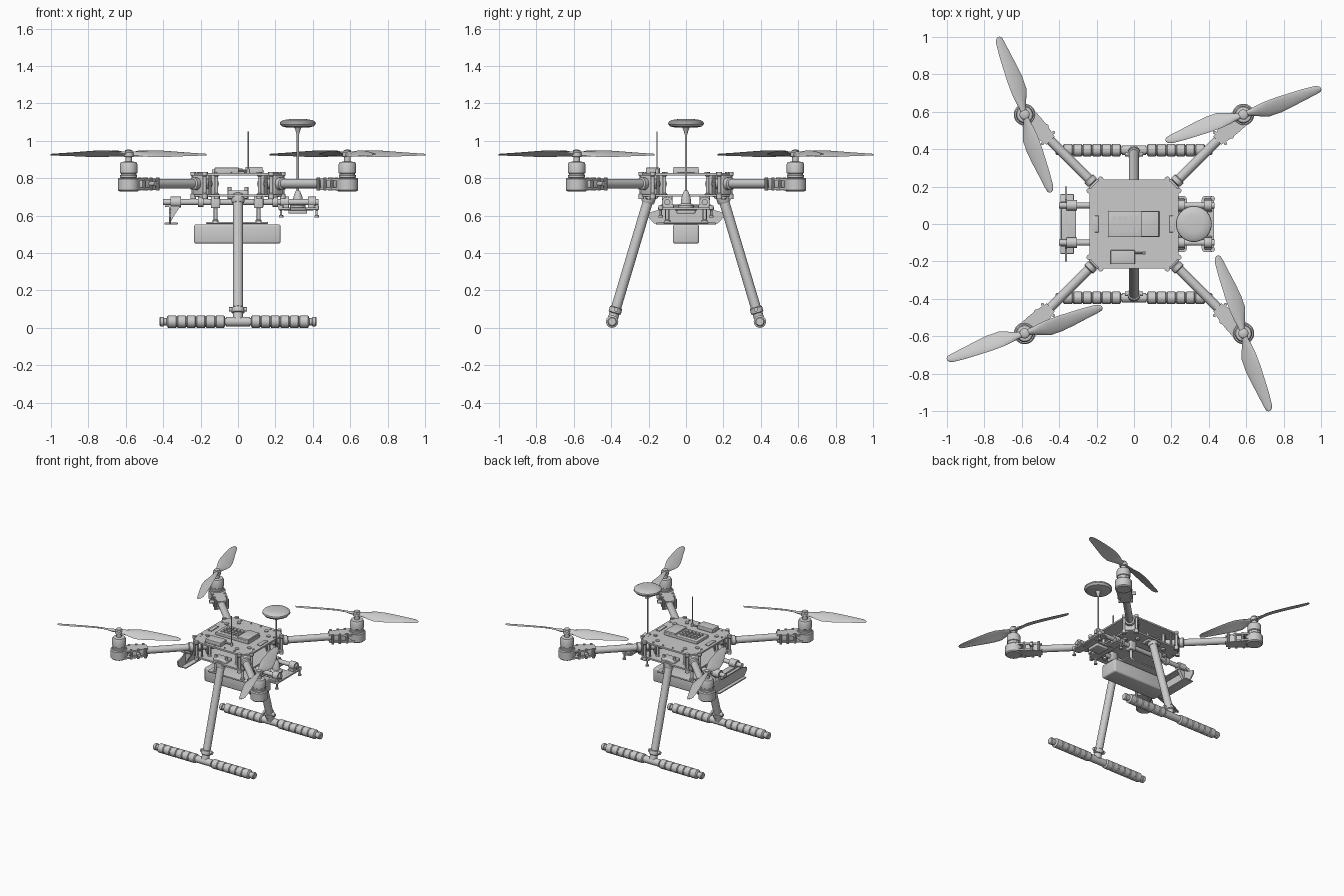
import bpy, bmesh, math
from mathutils import Matrix, Vector

if "Cube" in bpy.data.objects:
    bpy.data.objects.remove(bpy.data.objects["Cube"])

M = Matrix()  # current placement, changed by the repeat loops


def finish(name, bm, local=Matrix()):
    bmesh.ops.recalc_face_normals(bm, faces=bm.faces)
    bm.transform(M @ local)
    me = bpy.data.meshes.new(name)
    bm.to_mesh(me)
    bm.free()
    ob = bpy.data.objects.new(name, me)
    bpy.context.collection.objects.link(ob)
    return ob


def box(name, lo, hi, bevel=0.0, local=Matrix()):
    lo, hi = Vector(lo), Vector(hi)
    bm = bmesh.new()
    bmesh.ops.create_cube(bm, size=1)
    bm.transform(Matrix.Translation((lo + hi) / 2) @ Matrix.Diagonal((hi - lo).to_4d()))
    if bevel:
        bmesh.ops.bevel(bm, geom=bm.edges[:], offset=bevel, segments=3, profile=0.5, affect='EDGES')
    return finish(name, bm, local)


def lathe(name, profile, origin=(0, 0, 0), axis=(0, 0, 1), n=24):
    """Revolve (radius, height) points round an axis, capped at both ends."""
    bm = bmesh.new()
    rings = [[bm.verts.new((r * math.cos(2 * math.pi * i / n), r * math.sin(2 * math.pi * i / n), h))
              for i in range(n)] for r, h in profile]
    for a, b in zip(rings, rings[1:]):
        for i in range(n):
            bm.faces.new((a[i], a[(i + 1) % n], b[(i + 1) % n], b[i]))
    bm.faces.new(rings[0])
    bm.faces.new(rings[-1])
    rot = Vector((0, 0, 1)).rotation_difference(Vector(axis)).to_matrix().to_4x4()
    return finish(name, bm, Matrix.Translation(origin) @ rot)


def rod(name, a, b, r, n=20):
    a, b = Vector(a), Vector(b)
    return lathe(name, [(r, 0), (r, (b - a).length)], a, b - a, n)


def prism(name, pts, depth, local=Matrix(), bevel=0.0):
    """Extrude a flat outline along local z, with optional rounded corners."""
    bm = bmesh.new()
    f = bm.faces.new([bm.verts.new((x, y, 0)) for x, y in pts])
    r = bmesh.ops.extrude_face_region(bm, geom=[f])
    up = [v for v in r['geom'] if isinstance(v, bmesh.types.BMVert)]
    bmesh.ops.translate(bm, verts=up, vec=(0, 0, depth))
    if bevel:
        tall = [e for e in bm.edges if abs(e.verts[0].co.z - e.verts[1].co.z) > depth / 2]
        bmesh.ops.bevel(bm, geom=tall, offset=bevel, segments=4, profile=0.5, affect='EDGES')
    return finish(name, bm, local)


def blade(name, local):
    # stations: radius, straight edge, belly edge, height drop across chord, mid height
    st = [(0.0, .016, -.016, .004, 0), (.04, .017, -.02, .012, 0), (.08, .024, -.036, .026, .002),
          (.13, .03, -.053, .036, .003), (.19, .032, -.053, .034, .003), (.26, .031, -.044, .026, .002),
          (.34, .029, -.031, .016, .0), (.41, .024, -.02, .009, -.002), (.43, .016, -.015, .006, -.003),
          (.438, .006, -.006, .003, -.003)]
    bm = bmesh.new()
    loops = []
    for r, e, b, drop, zc in st:
        ring = []
        for i in range(14):
            t = 2 * math.pi * i / 14
            u = math.cos(t)
            th = 0.012 if r < .06 else 0.006 * (1 - r * 1.4)
            z = zc + drop / 2 * u + th * math.sin(t) + 0.004 * (1 - u * u)
            ring.append(bm.verts.new((r, (e + b) / 2 + (e - b) / 2 * u, z)))
        loops.append(ring)
    for a, b in zip(loops, loops[1:]):
        for i in range(14):
            bm.faces.new((a[i], a[(i + 1) % 14], b[(i + 1) % 14], b[i]))
    bm.faces.new(loops[0])
    bm.faces.new(loops[-1])
    finish(name, bm, local)


# Four arms with motors and propellers, turned about the centre (local x runs outward)
D = 0.827
for k in range(4):
    M = Matrix.Rotation(math.radians(45 + 90 * k), 4, 'Z')
    rod("arm_tube", (.17, 0, .77), (.74, 0, .77), .025, 24)
    for d in (.205, .295):
        box("arm_root_clamp", (d - .014, -.035, .712), (d + .014, .035, .816), .006)
        for s in (-1, 1):
            lathe("clamp_post", [(.015, .69), (.015, .715), (.009, .72), (.009, .808), (.015, .815),
                                 (.015, .833)], (d, s * .043, 0), n=12)
    lathe("arm_collar", [(.026, 0), (.034, .005), (.034, .03), (.026, .035)], (.31, 0, .77), (1, 0, 0))
    # motor mount
    prism("motor_mount_lower", [(.63, -.03), (.70, -.045), (D, -.055), (D, .055), (.70, .045), (.63, .03)],
          .012, Matrix.Translation((0, 0, .738)))
    prism("motor_mount_upper", [(.63, -.03), (.70, -.045), (D, -.055), (D, .055), (.70, .045), (.63, .03)],
          .012, Matrix.Translation((0, 0, .787)))
    box("motor_mount_clamp", (.655, -.037, .745), (.76, .037, .795), .01)
    lathe("motor_mount_cup", [(.05, .73), (.058, .737), (.058, .795), (.052, .802)], (D, 0, 0), n=32)
    for d in (.65, .70, .75):
        for s in (-1, 1):
            rod("mount_bolt", (d, s * .042, .733), (d, s * .042, .804), .009, 10)
    rod("fold_lever", (.70, .03, .77), (.70, .075, .77), .012, 12)
    # motor
    lathe("motor", [(.03, .80), (.046, .803), (.046, .815), (.042, .818), (.042, .826), (.047, .829),
                    (.047, .874), (.041, .886), (.02, .889)], (D, 0, 0), n=32)
    lathe("propeller_hub", [(.018, .885), (.018, .912), (.027, .915), (.027, .938), (.02, .944), (.02, .949),
                            (.008, .953)], (D, 0, 0))
    for half in (0, 180):
        blade("propeller_blade", Matrix.Translation((D, 0, .927)) @
              Matrix.Rotation(math.radians(half - 26.5), 4, 'Z'))
M = Matrix()

# Body plates
E, C = .238, .185
octagon = [(E, -C), (E, C), (C, E), (-C, E), (-E, C), (-E, -C), (-C, -E), (C, -E)]
prism("top_plate", octagon, .012, Matrix.Translation((0, 0, .815)), .015)
prism("bottom_plate", octagon, .012, Matrix.Translation((0, 0, .702)), .015)
for k in range(4):
    M = Matrix.Rotation(math.radians(90 * k), 4, 'Z')
    for t in (-.12, -.04, .04, .12):
        rod("plate_screw", (.215, t, .825), (.215, t, .832), .007, 10)
    for t in (-.15, .15):
        rod("plate_standoff", (.215, t, .70), (.215, t, .828), .008, 10)
M = Matrix()

# Electronics on the top plate
box("control_box", (-.14, -.07, .825), (.135, .07, .847), .004)
box("control_box_end", (.04, -.068, .84), (.132, .068, .86), .003)
for i in range(5):
    for j in range(3):
        x, y = -.115 + i * .03, -.045 + j * .032
        box("control_box_vent", (x, y, .845), (x + .02, y + .024, .852))
box("receiver_box", (-.125, -.215, .825), (.005, -.14, .856), .004)
rod("antenna_base", (.055, -.155, .825), (.055, -.155, .85), .009, 12)
rod("antenna", (.055, -.155, .845), (.055, -.155, 1.05), .004, 10)
rod("antenna_cable", (.0, -.155, .838), (.055, -.155, .838), .006, 10)
for s in (-1, 1):
    box("side_handle", (s * .205 - .015, -.045, .826), (s * .205 + .015, .045, .833), .003)

# Landing gear, mirrored front to back
for s in (-1, 1):
    top, foot = Vector((0, s * .195, .705)), Vector((0, s * .392, .045))
    ax = (foot - top).normalized()
    rod("leg_tube", top, foot, .027, 24)
    lathe("leg_top_socket", [(.03, 0), (.036, .005), (.036, .04), (.03, .05)], top - ax * .01, ax)
    box("leg_top_bracket", (-.055, s * .185 - .035, .69), (.055, s * .185 + .035, .735), .008)
    for x in (-.045, .045):
        rod("leg_bracket_bolt", (x, s * .2, .685), (x, s * .2, .752), .01, 12)
    lathe("leg_bottom_collar", [(.028, 0), (.034, .004), (.034, .03), (.028, .034)], foot - ax * .068, ax)
    rod("leg_collar_bolt", (-.048, s * .374, .098), (.048, s * .374, .098), .012, 12)
    rod("skid_tee", (-.065, s * .395, .033), (.065, s * .395, .033), .026)
    rod("skid_tube", (-.42, s * .395, .033), (.415, s * .395, .033), .02)
    for e in (-1, 1):
        prof = [(.02, .07)]
        for i in range(6):
            a = .07 + i * .0515
            prof += [(.028, a + .001), (.033, a + .005), (.033, a + .046), (.028, a + .05)]
        lathe("skid_foam", prof + [(.02, .381)], (0, s * .395, .033), (e, 0, 0))
        lathe("skid_end_cap", [(.02, .395), (.025, .398), (.025, .415), (.02, .42)],
              (0, s * .395, .033), (e, 0, 0))

# Battery and its hanging tray
box("battery", (-.235, -.07, .45), (.228, .07, .553), .012)
box("battery_plate", (-.17, -.12, .555), (.16, .12, .567), .004)
for x in (-.12, .11):
    for y in (-.1, .1):
        lathe("tray_hanger", [(.016, .56), (.016, .575), (.01, .58), (.01, .64), (.016, .645)], (x, y, 0), n=12)
        box("rail_hanger", (x - .025, y - .027, .64), (x + .025, y + .027, .705), .006)
for y in (-.1, .1):
    rod("payload_rail", (-.40, y, .672), (.43, y, .672), .016)
    for x in (-.2, .2):
        rod("rail_clamp", (x - .015, y, .672), (x + .015, y, .672), .027)

# Camera bracket on the left end: upright plate, foot and gussets
side = Matrix(((0, 0, 1, -.368), (1, 0, 0, 0), (0, 1, 0, 0), (0, 0, 0, 1)))
prism("bracket_upright", [(-.17, .558), (.17, .558), (.2, .59), (.2, .615), (.13, .635), (.12, .66),
                          (-.12, .66), (-.13, .635), (-.2, .615), (-.2, .59)], .009, side)
box("bracket_foot", (-.393, -.16, .552), (-.322, .16, .562), .003)
for y in (-.1, .1):
    gusset = Matrix(((1, 0, 0, 0), (0, 0, 1, y - .012), (0, 1, 0, 0), (0, 0, 0, 1)))
    prism("bracket_gusset", [(-.362, .56), (-.342, .6), (-.308, .65), (-.308, .69), (-.362, .69)], .024, gusset)
    rod("bracket_rail_clamp", (-.36, y, .672), (-.305, y, .672), .029)
box("bracket_crossbar", (-.39, -.12, .645), (-.31, .12, .655), .003)

# Sensor mount on the right end
for x in (.25, .395):
    prism("sensor_mount_strip", [(x - .033, -.15), (x + .033, -.15), (x + .033, .15), (x - .033, .15)],
          .01, Matrix.Translation((0, 0, .632)), .02)
    for y in (-.1, .1):
        rod("sensor_rail_clamp", (x - .022, y, .672), (x + .022, y, .672), .029)
        box("sensor_clamp_foot", (x - .022, y - .035, .638), (x + .022, y + .035, .66), .004)
    for y in (-.135, .135):
        lathe("damper_pin", [(.012, .59), (.012, .6), (.006, .604), (.006, .628), (.013, .632), (.013, .655)],
              (x + (.025 if x > .3 else -.02), y, 0), n=12)
box("sensor_mount_bridge", (.24, -.06, .628), (.405, .06, .643), .004)
box("sensor_mount_lower", (.27, -.05, .61), (.37, .05, .63), .006)

# Positioning mast with its disc
lathe("mast_base", [(.042, .64), (.042, .655), (.028, .665), (.024, .70), (.012, .73), (.008, .735)], (.32, 0, 0))
rod("mast_rod", (.32, 0, .70), (.32, 0, 1.07), .006, 12)
lathe("mast_disc", [(.006, 1.03), (.014, 1.06), (.02, 1.07), (.06, 1.071), (.085, 1.077), (.096, 1.09), (.094, 1.1),
                    (.08, 1.11), (.05, 1.115), (.01, 1.116)], (.32, 0, 0), n=40)

bpy.ops.object.select_all(action='SELECT')
bpy.context.view_layer.objects.active = bpy.context.collection.objects[0]
bpy.ops.object.shade_smooth_by_angle(angle=math.radians(35))
